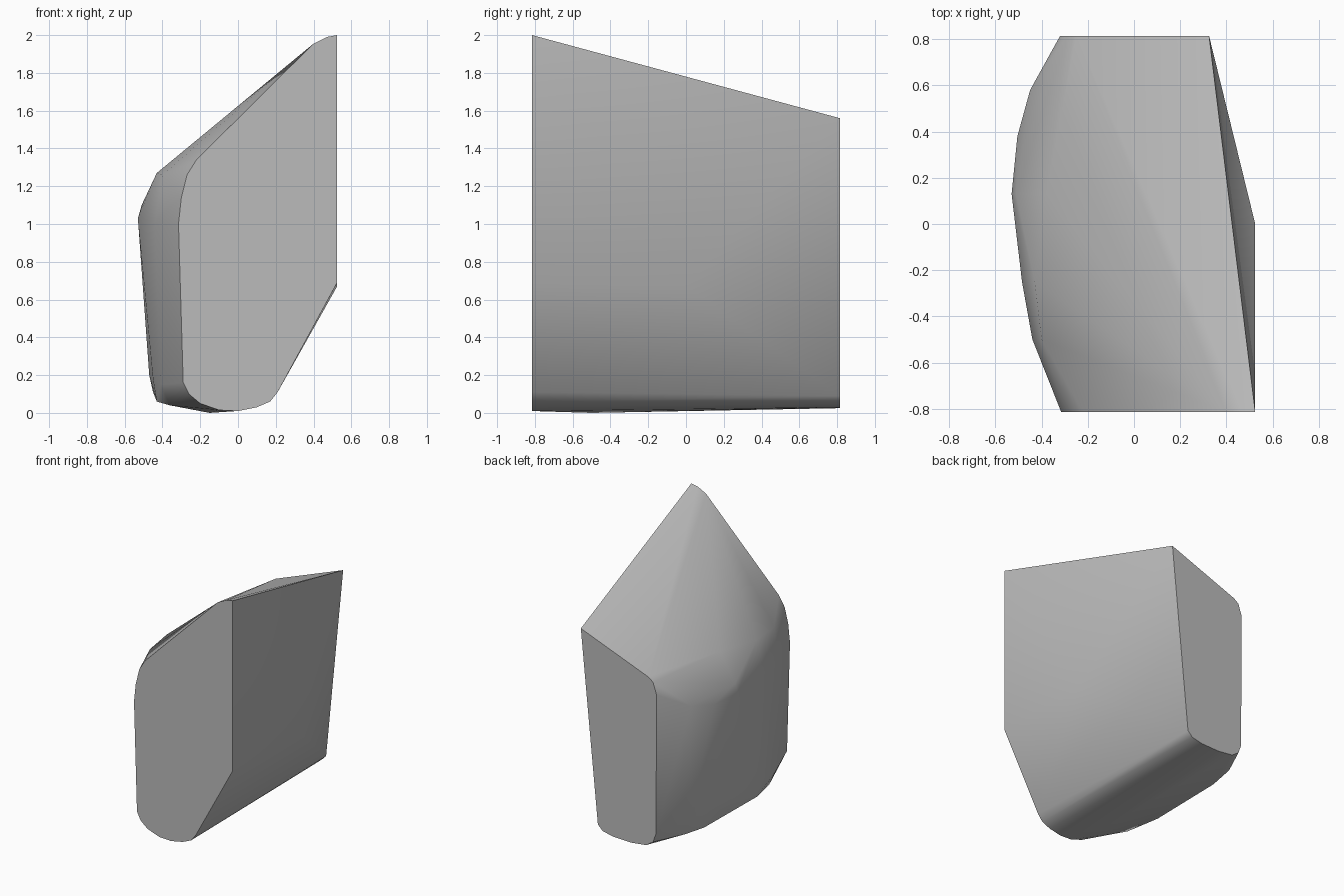
import bpy
import bmesh
import math

# Remove the default object
default_cube = bpy.data.objects.get("Cube")
if default_cube:
    bpy.data.objects.remove(default_cube, do_unlink=True)

HALF_DEPTH = 0.815
RIGHT = 0.525


def make_material(name, color):
    """One plain flat colour for viewport and render."""
    material = bpy.data.materials.new(name)
    material.use_nodes = True
    material.diffuse_color = color
    shader = material.node_tree.nodes["Principled BSDF"]
    shader.inputs["Base Color"].default_value = color
    return material


def hull_from_sections(name, sections, material):
    """Wrap a convex skin around (x, z) outlines placed along y."""
    bm = bmesh.new()
    for y, outline in sections:
        for x, z in outline:
            bm.verts.new((x, y, z))
    result = bmesh.ops.convex_hull(bm, input=bm.verts[:])
    unused = {item for key in ("geom_interior", "geom_unused")
              for item in result[key] if isinstance(item, bmesh.types.BMVert)}
    bmesh.ops.delete(bm, geom=list(unused), context="VERTS")

    # Merge the flat end caps into single faces
    bmesh.ops.dissolve_limit(bm, angle_limit=math.radians(0.5),
                             verts=bm.verts[:], edges=bm.edges[:])
    bmesh.ops.recalc_face_normals(bm, faces=bm.faces[:])

    mesh = bpy.data.meshes.new(name)
    bm.to_mesh(mesh)
    bm.free()
    mesh.materials.append(material)
    obj = bpy.data.objects.new(name, mesh)
    bpy.context.collection.objects.link(obj)
    return obj


# Front cap: tall pointed slab with rounded lower and left corners
front_cap = [
    (RIGHT, 2), (0.47, 1.99), (0.4, 1.955), (-0.22, 1.34), (-0.27, 1.26),
    (-0.3, 1.14), (-0.315, 1), (-0.29, 0.16), (-0.26, 0.1), (-0.2, 0.05),
    (-0.1, 0.015), (0, 0.01), (0.1, 0.03), (0.17, 0.06), (0.21, 0.11),
    (RIGHT, 0.69),
]

# Back cap: lower and narrower, leaning on its right edge
back_cap = [
    (0.325, 1.56), (-0.25, 1.34), (-0.29, 1.31), (-0.32, 1.22),
    (-0.315, 0.15), (-0.29, 0.08), (-0.23, 0.04), (-0.1, 0.025),
    (0.05, 0.03), (0.14, 0.05), (0.18, 0.09),
]

# Bulging left flank between the two caps
rear_flank = [(-0.45, 1.08), (-0.44, 0.2), (-0.4, 0.08)]
rear_bulge = [(-0.505, 1.03), (-0.455, 0.2), (-0.42, 0.06)]
middle_bulge = [(-0.38, 1.31), (-0.51, 1.1), (-0.53, 1.03), (-0.47, 0.2),
                (-0.45, 0.11)]
front_bulge = [(-0.43, 1.27), (-0.485, 1.02), (-0.45, 0.18), (-0.43, 0.06)]
front_flank = [(-0.4, 1.26), (-0.44, 1), (-0.41, 0.15), (-0.36, 0.04),
               (-0.15, 0)]

sections = [
    (-HALF_DEPTH, front_cap),
    (-0.5, front_flank),
    (-0.25, front_bulge),
    (0, [(RIGHT, 0.67)]),  # point on the right where the lower facets meet
    (0.13, middle_bulge),
    (0.38, rear_bulge),
    (0.58, rear_flank),
    (HALF_DEPTH, back_cap),
]

stone_grey = make_material("stone grey", (0.5, 0.5, 0.5, 1))
body = hull_from_sections("faceted_body", sections, stone_grey)

# Soft shading on the rounded flank, crisp cap borders
bpy.ops.object.select_all(action="DESELECT")
body.select_set(True)
bpy.context.view_layer.objects.active = body
bpy.ops.object.shade_smooth_by_angle(angle=math.radians(35))
